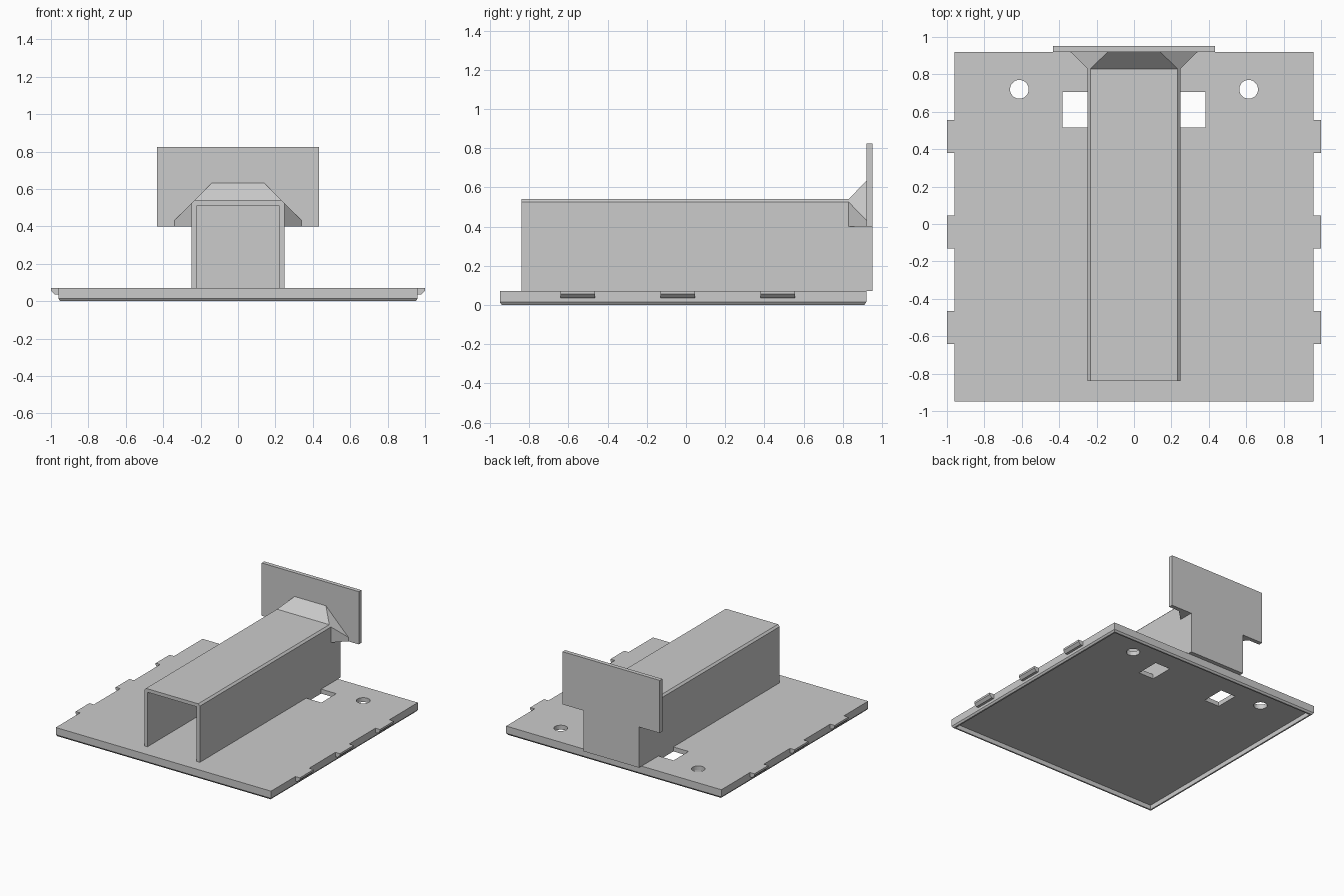
import bpy
import bmesh
import math

if "Cube" in bpy.data.objects:
    bpy.data.objects.remove(bpy.data.objects["Cube"])

grey = bpy.data.materials.new("plain grey")
grey.diffuse_color = (0.6, 0.6, 0.6, 1)
grey.use_nodes = True
grey.node_tree.nodes["Principled BSDF"].inputs["Base Color"].default_value = grey.diffuse_color


def finish(name, bm):
    bmesh.ops.recalc_face_normals(bm, faces=bm.faces)
    mesh = bpy.data.meshes.new(name)
    bm.to_mesh(mesh)
    bm.free()
    mesh.materials.append(grey)
    ob = bpy.data.objects.new(name, mesh)
    bpy.context.collection.objects.link(ob)
    return ob


def loft_y(name, sec_a, ya, sec_b, yb):
    """Solid between two matching x-z outlines placed at ya and yb."""
    bm = bmesh.new()
    a = [bm.verts.new((x, ya, z)) for x, z in sec_a]
    b = [bm.verts.new((x, yb, z)) for x, z in sec_b]
    bm.faces.new(a)
    bm.faces.new(b)
    for i in range(len(a)):
        j = (i + 1) % len(a)
        bm.faces.new((a[i], a[j], b[j], b[i]))
    return finish(name, bm)


def box(name, x0, x1, y0, y1, z0, z1):
    sec = [(x0, z0), (x1, z0), (x1, z1), (x0, z1)]
    return loft_y(name, sec, y0, sec, y1)


def mirrored(half):
    """Complete an outline given from its right half."""
    return half + [(-x, z) for x, z in reversed(half)]


TOP, SHELL = 0.072, 0.036          # plate top, underside of its skin
FRONT, BACK, SIDE = -0.95, 0.92, 0.96

# Base plate with chamfered lower edge
bm = bmesh.new()
rings = []
for z, inset in ((0, 0.01), (0.014, 0), (TOP, 0)):
    x, y0, y1 = SIDE - inset, FRONT + inset, BACK - inset
    rings.append([bm.verts.new((px, py, z)) for px, py in
                  ((-x, y0), (x, y0), (x, y1), (-x, y1))])
bm.faces.new(rings[0])
bm.faces.new(rings[-1])
for lo, hi in zip(rings, rings[1:]):
    for i in range(4):
        j = (i + 1) % 4
        bm.faces.new((lo[i], lo[j], hi[j], hi[i]))
plate = finish("base_plate", bm)

# Cutters: hollow underside, round holes and square slots
RIM = 0.022
cutters = [box("recess_cutter", -SIDE + RIM, SIDE - RIM,
               FRONT + RIM, BACK - RIM, -0.1, SHELL)]
for s in (-1, 1):
    xs = sorted((s * 0.248, s * 0.383))
    cutters.append(box("slot_cutter", xs[0], xs[1], 0.515, 0.705, -0.1, 0.2))
    bm = bmesh.new()
    bmesh.ops.create_cone(bm, cap_ends=True, segments=32, radius1=0.05,
                          radius2=0.05, depth=0.4)
    bmesh.ops.translate(bm, verts=bm.verts, vec=(s * 0.613, 0.72, 0))
    cutters.append(finish("hole_cutter", bm))

bpy.context.view_layer.objects.active = plate
for c in cutters:
    m = plate.modifiers.new("cut", 'BOOLEAN')
    m.operation = 'DIFFERENCE'
    m.solver = 'EXACT'
    m.object = c
    bpy.ops.object.modifier_apply(modifier=m.name)
for c in cutters:
    bpy.data.objects.remove(c)

# Side tabs with chamfered undersides
tab = [(0.955, TOP), (1, TOP), (1, 0.056), (0.98, SHELL), (0.955, SHELL)]
for s in (-1, 1):
    sec = [(s * x, z) for x, z in tab]
    for y in (-0.553, -0.042, 0.468):
        loft_y("side_tab", sec, y - 0.088, sec, y + 0.088)

# Open-fronted channel standing on the plate
W, H, C, T = 0.248, 0.54, 0.015, 0.028
outer = [(W, TOP), (W, H - C), (W - C, H)]
inner = [(W - T, TOP), (W - T, H - T)]
channel = mirrored(outer) + mirrored(inner)[::-1]
loft_y("channel", channel, -0.84, channel, BACK)

# Flared collar joining the channel to the back panel
core = mirrored([(W - 0.012, 0.4), (W - 0.012, H - 0.014)])[::-1]
near = mirrored([(W, 0.4), (W, H - C), (W - C, H)]) + core
far = mirrored([(0.34, 0.4), (0.34, 0.433), (0.14, 0.633)]) + core
loft_y("flared_collar", near, 0.83, far, BACK)

# T-shaped back panel
panel = mirrored([(W, TOP), (W, 0.4), (0.433, 0.4), (0.433, 0.825)])
loft_y("back_panel", panel, BACK, panel, 0.953)
